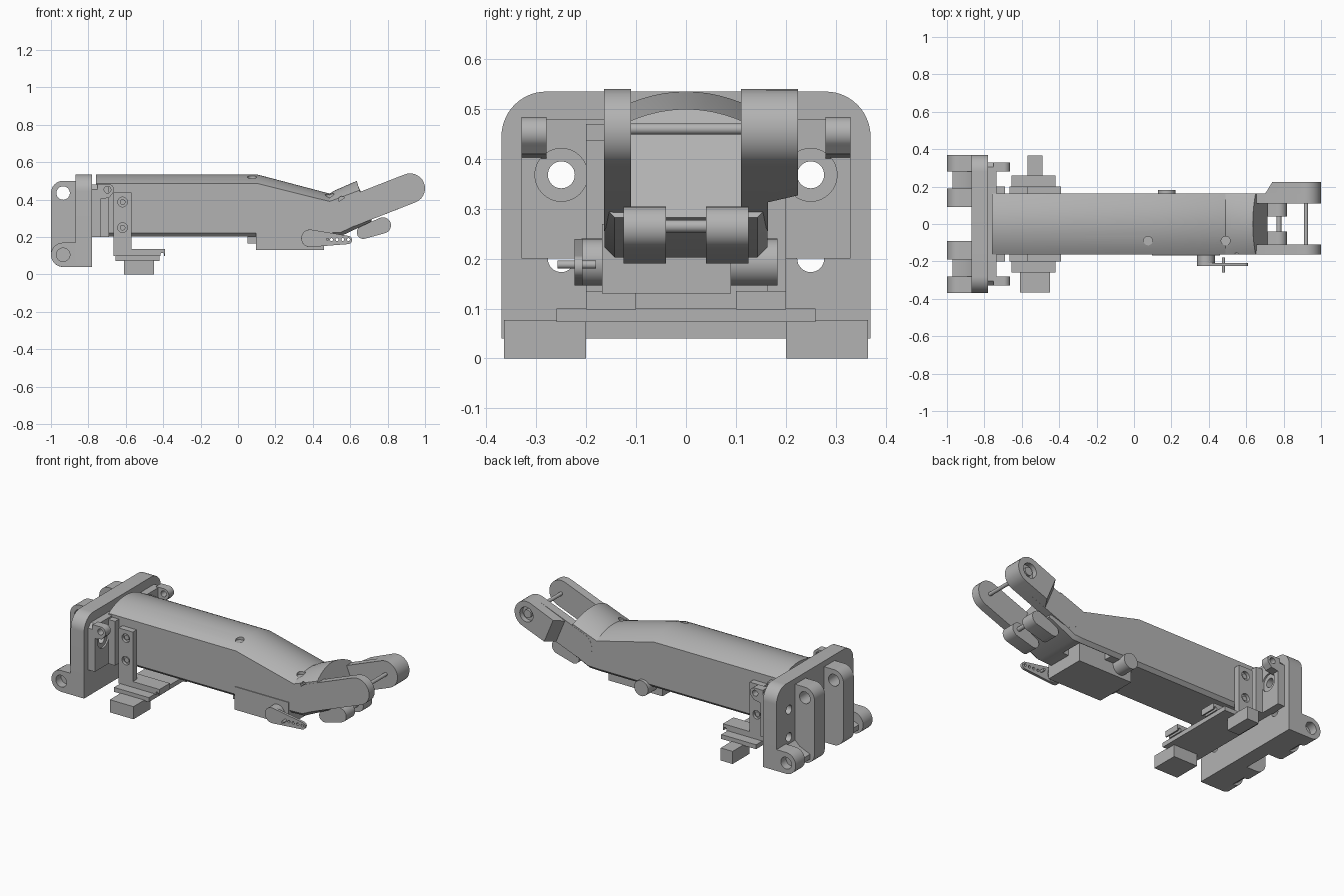
import bpy, bmesh, math
from mathutils import Vector

cube = bpy.data.objects.get("Cube")
if cube:
    bpy.data.objects.remove(cube, do_unlink=True)

grey = bpy.data.materials.new("plain grey")
grey.use_nodes = True
colour = (0.45, 0.45, 0.45, 1)
grey.diffuse_color = colour
grey.node_tree.nodes["Principled BSDF"].inputs["Base Color"].default_value = colour
parts = []


def finish(name, bm):
    bmesh.ops.recalc_face_normals(bm, faces=bm.faces)
    mesh = bpy.data.meshes.new(name)
    bm.to_mesh(mesh)
    bm.free()
    mesh.materials.append(grey)
    ob = bpy.data.objects.new(name, mesh)
    bpy.context.collection.objects.link(ob)
    parts.append(ob)
    return ob


def loft(name, rings):
    bm = bmesh.new()
    loops = [[bm.verts.new(p) for p in ring] for ring in rings]
    n = len(loops[0])
    for a, b in zip(loops, loops[1:]):
        for i in range(n):
            j = (i + 1) % n
            bm.faces.new((a[i], a[j], b[j], b[i]))
    bm.faces.new(loops[0])
    bm.faces.new(loops[-1])
    return finish(name, bm)


def prism(name, pts, axis, a, b, end=None):
    """Extrude a profile: (x, z) points along y, or (y, z) points along x."""
    def place(p, d):
        return (p[0], d, p[1]) if axis == "y" else (d, p[0], p[1])
    return loft(name, [[place(p, a) for p in pts], [place(p, b) for p in end or pts]])


def arc(c, r, a0, a1, n=14):
    angles = [math.radians(a0 + (a1 - a0) * i / n) for i in range(n + 1)]
    return [(c[0] + r * math.cos(t), c[1] + r * math.sin(t)) for t in angles]


def hull(a, ra, b, rb):
    d = Vector(b) - Vector(a)
    h = math.degrees(math.atan2(d.y, d.x))
    k = math.degrees(math.acos((ra - rb) / d.length))
    return arc(b, rb, h - k, h + k) + arc(a, ra, h + k, h - k + 360)


def rod(name, c, r, a, b, axis="y"):
    return prism(name, arc(c, r, 0, 348.75, 31), axis, a, b)


def box(name, x0, x1, y0, y1, z0, z1, bevel=0):
    ob = prism(name, [(x0, z0), (x1, z0), (x1, z1), (x0, z1)], "y", y0, y1)
    if bevel:
        mod = ob.modifiers.new("soft edges", "BEVEL")
        mod.width, mod.segments = bevel, 2
    return ob


def cut(ob, cutter):
    mod = ob.modifiers.new("cut", "BOOLEAN")
    mod.operation, mod.object, mod.solver = "DIFFERENCE", cutter, "EXACT"
    bpy.context.view_layer.update()
    done = ob.evaluated_get(bpy.context.evaluated_depsgraph_get())
    mesh = bpy.data.meshes.new_from_object(done)
    ob.modifiers.clear()
    ob.data = mesh
    parts.remove(cutter)
    bpy.data.objects.remove(cutter, do_unlink=True)


def span(s, a, b):
    return sorted((s * a, s * b))


# Base plate and the flange in front of it
plate = prism("base_plate", [(-0.37, 0.04), (0.37, 0.04)]
              + arc((0.28, 0.445), 0.09, 0, 90) + arc((-0.28, 0.445), 0.09, 90, 180),
              "x", -0.87, -0.78)
flange = prism("flange", [(-0.33, 0.2), (0.33, 0.2), (0.33, 0.455), (0.305, 0.48),
                          (-0.305, 0.48), (-0.33, 0.455)], "x", -0.785, -0.735)
for s in (-1, 1):
    for z in (0.2, 0.368):
        cut(plate, rod("cutter", (s * 0.25, z), 0.027, -1, -0.7, "x"))
    cut(flange, rod("cutter", (s * 0.25, 0.368), 0.027, -1, -0.7, "x"))
    cut(flange, rod("cutter", (s * 0.25, 0.368), 0.053, -0.745, -0.7, "x"))

# Hinge lugs behind the plate, ears in front of it
low, high = (-0.935, 0.105), (-0.935, 0.435)
for s, side in ((-1, "right"), (1, "left")):
    lug = prism(side + "_hinge_lug", [(-0.86, 0.04)] + arc(low, 0.065, 270, 180)
                + arc(high, 0.065, 180, 90) + [(-0.86, 0.5)], "y", *span(s, 0.09, 0.19))
    cut(lug, rod("cutter", high, 0.036, -0.5, 0.5))
    knuckle = prism(side + "_lower_knuckle", [(-0.86, 0.04)] + arc(low, 0.065, 270, 90)
                    + [(-0.86, 0.17)], "y", *span(s, 0.28, 0.37))
    cut(knuckle, rod("cutter", low, 0.036, *span(s, 0.32, 0.5)))
    prism(side + "_knuckle_web", [(-0.86, 0.04), (-0.93, 0.04), (-0.97, 0.07),
                                  (-0.97, 0.1), (-0.9, 0.13), (-0.86, 0.17)],
          "y", *span(s, 0.18, 0.29))
    ear = prism(side + "_flange_ear", [(-0.75, 0.4), (-0.69, 0.41)]
                + arc((-0.695, 0.452), 0.032, -50, 90) + [(-0.75, 0.484)],
                "y", *span(s, 0.28, 0.33))
    cut(ear, rod("cutter", (-0.698, 0.453), 0.018, -0.5, 0.5))
    box(side + "_flange_wall", -0.75, -0.69, *span(s, 0.16, 0.2), 0.2, 0.47)


# Arm body with an arched top, bent downward and then up to the fork
def section(bottom, shoulder, crown, w=0.163):
    (bx, bz), (sx, sz), (cx, cz) = bottom, shoulder, crown
    ring = [(bx, -w, bz + 0.02), (bx, -w + 0.02, bz), (bx, w - 0.02, bz), (bx, w, bz + 0.02)]
    for i in range(25):
        u = 1 - i / 12
        k = 1 - u * u
        ring.append((sx + (cx - sx) * k, w * u, sz + (cz - sz) * k))
    return ring


def upright(x, shoulder, crown):
    return section((x, 0.202), (x, shoulder), (x, crown))


body = loft("arm_body", [
    upright(-0.76, 0.487, 0.535), upright(0.1, 0.487, 0.535), upright(0.49, 0.39, 0.432),
    section((0.55, 0.205), (0.53, 0.405), (0.52, 0.45)),
    section((0.715, 0.283), (0.65, 0.45), (0.635, 0.5))])
cut(body, box("cutter", 0.28, 0.5, 0.0, 0.14, 0.1, 0.25))
for x, z in ((0.075, 0.51), (0.49, 0.41)):
    hole = rod("cutter", (0, 0), 0.024, z, z + 0.2, "x")
    hole.rotation_euler = (0, -math.pi / 2, 0)
    hole.location = (x, -0.09, 0)
    cut(body, hole)
cut(body, rod("cutter", (0.555, 0.4), 0.018, -0.3, -0.14))

# Fork with a thick left tip and a cross pin
tip = (0.92, 0.46)
for s, side in ((-1, "right"), (1, "left")):
    prism(side + "_fork_arm", hull((0.6, 0.335), 0.08, tip, 0.08), "y", *span(s, 0.11, 0.164))
    prism(side + "_link_lug", hull((0.67, 0.225), 0.035, (0.775, 0.262), 0.043),
          "y", *span(s, 0.04, 0.125))
round_tip = arc(tip, 0.08, -68, 112)
boss = prism("left_tip_boss", [(0.7, 0.455), (0.76, 0.312)] + round_tip, "y", 0.16, 0.225,
             [(0.74, 0.472), (0.8, 0.327)] + round_tip)
cut(boss, rod("cutter", tip, 0.045, 0.195, 0.3))
rod("tip_washer", tip, 0.025, 0.18, 0.215)
rod("fork_pin", tip, 0.011, -0.12, 0.12)
rod("link_pin", (0.775, 0.265), 0.013, -0.05, 0.05)

# Servo under the arm, with hub, horn and rear bearing
box("servo_case", 0.095, 0.46, -0.168, 0.09, 0.13, 0.27)
box("servo_tab", 0.05, 0.1, -0.12, -0.06, 0.165, 0.21)
hub = (0.385, 0.193)
rod("servo_hub", hub, 0.047, -0.21, -0.16)
horn = prism("servo_horn", hull(hub, 0.047, (0.588, 0.184), 0.022), "y", -0.224, -0.208)
for x in (0.5, 0.53, 0.56, 0.59):
    cut(horn, rod("cutter", (x, 0.186), 0.008, -0.3, -0.1))
rod("horn_screw", (0.478, 0.188), 0.008, -0.258, -0.18)
rod("rear_bearing", (0.175, 0.193), 0.047, 0.05, 0.183)

# Sensor bracket hung under the arm near the base
for s, side in ((-1, "right"), (1, "left")):
    strap = box(side + "_sensor_strap", -0.665, -0.57, *span(s, 0.162, 0.2), 0.1, 0.437)
    for z in (0.25, 0.387):
        cut(strap, rod("cutter", (-0.617, z), 0.026, *span(s, 0.182, 0.3)))
        rod(side + "_strap_screw", (-0.617, z), 0.015, *span(s, 0.16, 0.192))
    foot = box(side + "_strap_foot", -0.665, -0.39, *span(s, 0.1, 0.2), 0.098, 0.135)
    for x in (-0.65, -0.405):
        cut(foot, rod("cutter", (x, 0.105), 0.01, -0.5, 0.5))
box("sensor_board", -0.655, -0.42, -0.26, 0.26, 0.073, 0.1)
box("right_sensor_block", -0.61, -0.45, -0.365, -0.2, 0, 0.077)
box("left_sensor_block", -0.57, -0.49, 0.2, 0.365, 0, 0.077)

# Smooth the round surfaces and keep the edges sharp
bpy.ops.object.select_all(action="DESELECT")
for ob in parts:
    ob.select_set(True)
bpy.context.view_layer.objects.active = body
bpy.ops.object.shade_smooth_by_angle(angle=math.radians(30))
